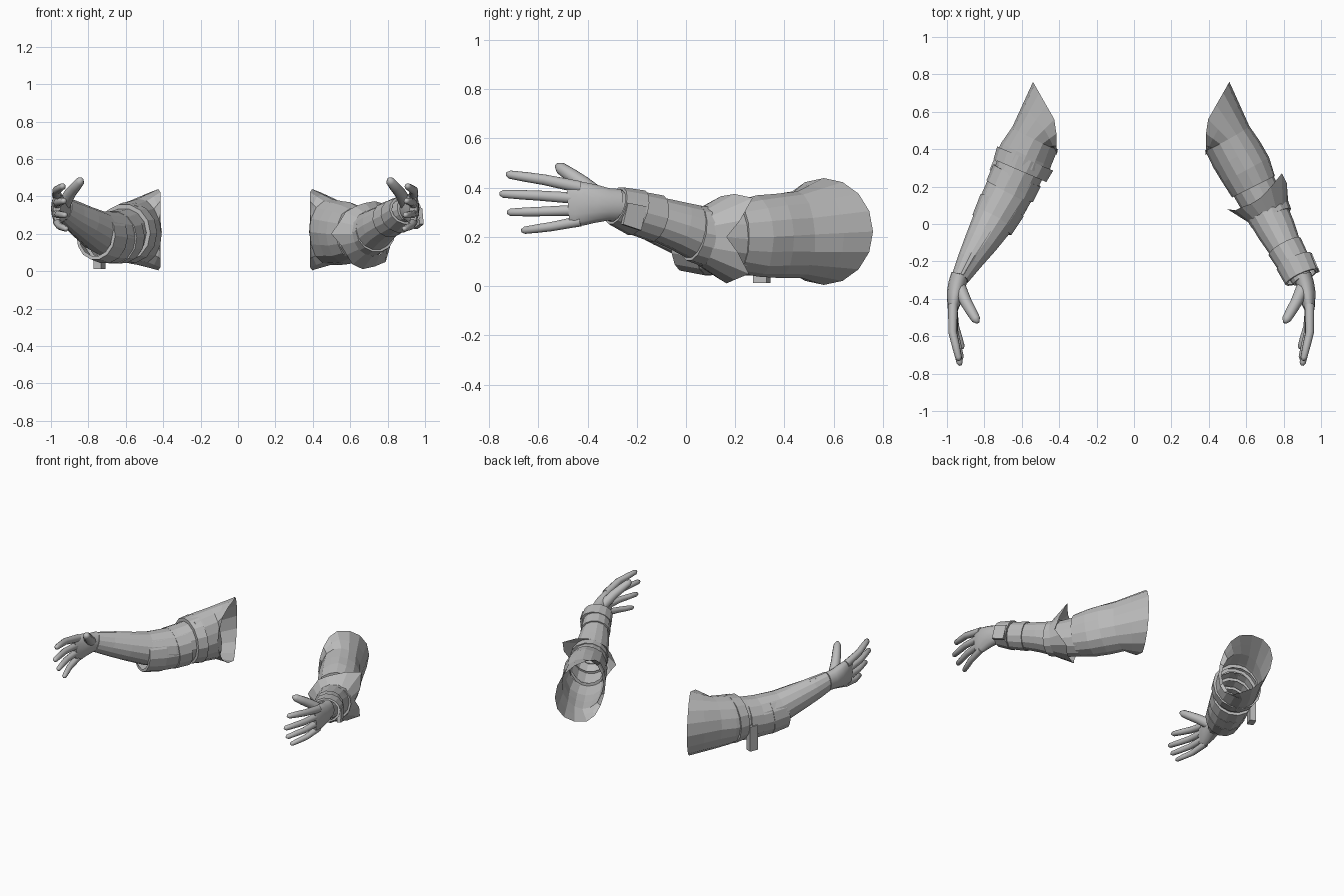
import bpy, bmesh, math, random
from mathutils import Vector

random.seed(4)
cube = bpy.data.objects.get("Cube")
if cube:
    bpy.data.objects.remove(cube, do_unlink=True)

grey = bpy.data.materials.new("plain_grey")
grey.use_nodes = True
colour = (0.5, 0.5, 0.5, 1)
grey.diffuse_color = colour
grey.node_tree.nodes["Principled BSDF"].inputs["Base Color"].default_value = colour
UP = Vector((0, 0, 1))


def ring_points(c, tangent, hw, hh, sides, jitter=0):
    """Oval (or, with four sides, rectangular) section; angle 0 is the arm's outer side."""
    t = tangent.normalized()
    side = UP.cross(t).normalized()
    up = t.cross(side)
    turn, grow = (math.pi / 4, math.sqrt(2)) if sides == 4 else (0, 1)
    pts = []
    for i in range(sides):
        a = math.tau * i / sides + turn
        k = grow * (1 + random.uniform(-jitter, jitter))
        pts.append(c + side * (hw * k * math.cos(a)) + up * (hh * k * math.sin(a)))
    return pts


def oval_rings(stations, sides=14, jitter=0):
    centres = [Vector(s[:3]) for s in stations]
    rings = []
    for i, s in enumerate(stations):
        t = centres[min(i + 1, len(centres) - 1)] - centres[max(i - 1, 0)]
        rings.append(ring_points(centres[i], t, s[3], s[4], sides, jitter))
    return rings


def skin(name, rings, mirrored=False, caps=(False, False), smooth=False):
    """Join matching rings into one surface."""
    bm = bmesh.new()
    loops = []
    for r in rings:
        loops.append([bm.verts.new((-(p.x + 0.03), p.y, p.z) if mirrored else p)
                      for p in r])
    n = len(loops[0])
    for a, b in zip(loops, loops[1:]):
        for i in range(n):
            j = (i + 1) % n
            bm.faces.new((a[i], a[j], b[j], b[i]))
    if caps[0]:
        bm.faces.new(loops[0])
    if caps[1]:
        bm.faces.new(loops[-1])
    bmesh.ops.recalc_face_normals(bm, faces=bm.faces)
    me = bpy.data.meshes.new(name)
    bm.to_mesh(me)
    bm.free()
    me.materials.append(grey)
    ob = bpy.data.objects.new(name, me)
    bpy.context.collection.objects.link(ob)
    if smooth:
        bpy.ops.object.select_all(action='DESELECT')
        ob.select_set(True)
        bpy.context.view_layer.objects.active = ob
        bpy.ops.object.shade_smooth_by_angle(angle=math.radians(60))


def loft(name, stations, mirrored=False, caps=(True, True), sides=14, smooth=False):
    skin(name, oval_rings(stations, sides), mirrored, caps, smooth)


def inset(ring, k=0.85):
    c = sum(ring, Vector()) / len(ring)
    return [c + (p - c) * k for p in ring]


def band(name, stations, mirrored):
    """Open tube with a lip turned in at both ends."""
    rings = oval_rings(stations)
    skin(name, [inset(rings[0])] + rings + [inset(rings[-1])], mirrored)


def digit(name, path, radius, mirrored):
    """Tapered finger with a rounded tip."""
    pts = [Vector(p) for p in path]
    tip = pts[-1] + (pts[-1] - pts[-2]).normalized() * radius * 0.7
    sizes = [1.15, 1, 0.93, 0.78, 0.35]
    mid = pts[1].lerp(pts[2], 0.5)
    line = [pts[0], pts[1], mid, pts[2], tip]
    loft(name, [(*p, radius * k, radius * k) for p, k in zip(line, sizes)],
         mirrored, sides=10, smooth=True)


def sleeve(name, stations, mirrored):
    """Faceted sleeve whose open end is a slanted armhole, with a hem at the elbow."""
    sides = 16
    hole = []
    for i in range(sides):
        a = math.tau * i / sides
        c, s = math.cos(a), math.sin(a)
        hole.append(Vector((0.385 + 0.125 * max(0, (c + 0.1) / 1.1), 0.56 + 0.2 * c,
                            0.222 + 0.217 * s)))
    body = oval_rings(stations, sides, 0.03)
    half = [p.lerp(q, 0.5) for p, q in zip(hole, body[0])]
    skin(name, [hole, half] + body + [inset(body[-1])], mirrored)


def hand(prefix, mirrored):
    loft(prefix + "_palm", [
        (0.90, -0.27, 0.33, 0.048, 0.066), (0.915, -0.32, 0.332, 0.048, 0.068),
        (0.925, -0.37, 0.335, 0.046, 0.08), (0.932, -0.42, 0.335, 0.037, 0.091),
        (0.938, -0.455, 0.333, 0.028, 0.092), (0.938, -0.48, 0.331, 0.02, 0.08)],
        mirrored, smooth=True)
    roots = (0.402, 0.356, 0.309, 0.264)
    tips = ((-0.715, 0.453), (-0.742, 0.375), (-0.712, 0.30), (-0.655, 0.227))
    names = ("index", "middle", "ring", "little")
    for i, (nm, z, (ty, tz)) in enumerate(zip(names, roots, tips)):
        my = -0.44 + (ty + 0.44) * 0.5
        digit(f"{prefix}_{nm}_finger",
              [(0.938, -0.43, z), (0.94 - 0.005 * i, my, z + (tz - z) * 0.6),
               (0.908 - 0.006 * i, ty, tz)], 0.0225 - 0.001 * i, mirrored)
    digit(prefix + "_thumb",
          [(0.905, -0.335, 0.35), (0.867, -0.42, 0.418), (0.815, -0.51, 0.48)],
          0.031, mirrored)


# Left arm: long sleeve, bare forearm
sleeve("left_sleeve", [(0.50, 0.46, 0.21, 0.135, 0.18), (0.55, 0.37, 0.205, 0.14, 0.172),
                       (0.595, 0.29, 0.20, 0.14, 0.165), (0.64, 0.20, 0.20, 0.13, 0.145)],
       False)
loft("left_forearm", [
    (0.63, 0.22, 0.19, 0.12, 0.14), (0.70, 0.09, 0.20, 0.115, 0.12),
    (0.76, -0.03, 0.245, 0.105, 0.10), (0.82, -0.15, 0.285, 0.085, 0.086),
    (0.90, -0.30, 0.33, 0.054, 0.066)], False, caps=(False, True))

# Pointed collar folded back over the left elbow
flare = [1.1, 1.45, 1.9, 1.6, 1.4, 1.35, 1.4, 1.4, 1.6, 1.35, 1.35, 1.5, 1.6, 1.6, 1.8, 1.4]
heading = Vector((0.45, -0.89, 0))
centre = Vector((0.72, 0.06, 0.20))
front = ring_points(centre, heading, 0.118, 0.118, len(flare))
back = [centre + (p - centre) * f - heading * (0.04 + 0.13 * (f - 1))
        for p, f in zip(front, flare)]
skin("left_elbow_collar", [front, back])
band("left_collar_rim", [(0.70, 0.10, 0.20, 0.125, 0.125),
                         (0.735, 0.03, 0.215, 0.117, 0.115)], False)

# Left wrist bands and their raised clasp
band("left_inner_band", [(0.805, -0.12, 0.275, 0.098, 0.098),
                         (0.855, -0.21, 0.30, 0.09, 0.09)], False)
band("left_wrist_band", [(0.857, -0.20, 0.298, 0.104, 0.097),
                         (0.897, -0.285, 0.327, 0.096, 0.08)], False)
loft("left_band_clasp", [(0.946, -0.175, 0.275, 0.012, 0.05),
                         (0.978, -0.25, 0.295, 0.012, 0.045)], False, sides=4)
hand("left", False)

# Right arm: shorter sleeve with a turned cuff
sleeve("right_sleeve", [(0.50, 0.46, 0.21, 0.135, 0.18), (0.545, 0.37, 0.205, 0.145, 0.168),
                        (0.57, 0.31, 0.205, 0.15, 0.155)], True)
band("right_sleeve_cuff", [(0.552, 0.35, 0.205, 0.163, 0.166),
                           (0.58, 0.285, 0.205, 0.154, 0.155)], True)
loft("right_forearm", [
    (0.57, 0.31, 0.20, 0.13, 0.14), (0.64, 0.16, 0.19, 0.125, 0.13),
    (0.72, 0.02, 0.215, 0.112, 0.11), (0.79, -0.10, 0.258, 0.09, 0.094),
    (0.85, -0.20, 0.295, 0.068, 0.08), (0.90, -0.29, 0.33, 0.048, 0.066)],
    True, caps=(False, True))

# Right elbow bracer: three overlapping bands
bands = [((0.595, 0.26, 0.185, 0.14, 0.145), (0.635, 0.175, 0.18, 0.137, 0.142)),
         ((0.635, 0.18, 0.175, 0.13, 0.135), (0.68, 0.09, 0.178, 0.125, 0.135)),
         ((0.675, 0.10, 0.18, 0.13, 0.14), (0.73, -0.005, 0.19, 0.117, 0.13))]
for i, stations in enumerate(bands):
    band(f"right_bracer_band_{i + 1}", stations, True)

# Hanging strap beside the right elbow and raised strip along the forearm
loft("right_hanging_strap", [(0.70, 0.335, 0.10, 0.022, 0.088),
                             (0.722, 0.28, 0.10, 0.022, 0.088)], True, sides=4)
loft("right_forearm_strip", [(0.75, -0.03, 0.328, 0.03, 0.01),
                             (0.83, -0.16, 0.363, 0.022, 0.01),
                             (0.89, -0.27, 0.388, 0.014, 0.008)], True, sides=6)
hand("right", True)
